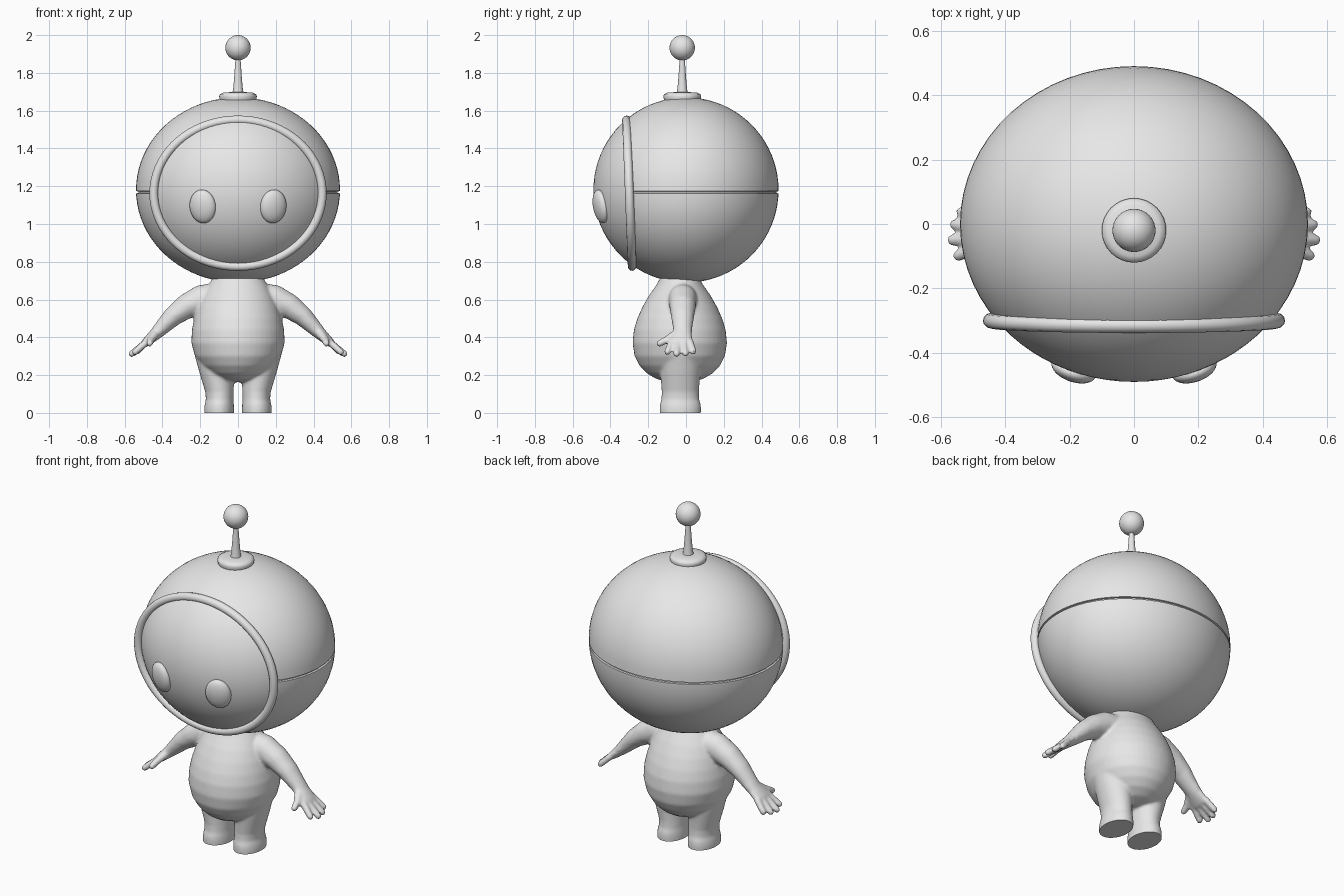
import bpy, bmesh, math
from mathutils import Vector, Matrix

if "Cube" in bpy.data.objects:
    bpy.data.objects.remove(bpy.data.objects["Cube"])

grey = bpy.data.materials.new("plain_grey")
grey.diffuse_color = (0.8, 0.8, 0.8, 1)
grey.use_nodes = True
grey.node_tree.nodes["Principled BSDF"].inputs["Base Color"].default_value = grey.diffuse_color


def finish(name, bm, angle=40):
    """Turn a bmesh into a smooth-shaded object."""
    bmesh.ops.recalc_face_normals(bm, faces=bm.faces)
    mesh = bpy.data.meshes.new(name)
    bm.to_mesh(mesh)
    bm.free()
    obj = bpy.data.objects.new(name, mesh)
    bpy.context.collection.objects.link(obj)
    mesh.materials.append(grey)
    bpy.ops.object.select_all(action='DESELECT')
    obj.select_set(True)
    bpy.context.view_layer.objects.active = obj
    bpy.ops.object.shade_smooth_by_angle(angle=math.radians(angle))
    return obj


def loft(bm, rings, segs=48):
    """Closed skin through level ellipses: (cx, cy, z, rx, ry)."""
    loops = []
    for cx, cy, z, rx, ry in rings:
        loops.append([bm.verts.new((cx + rx * math.cos(2 * math.pi * i / segs),
                                    cy + ry * math.sin(2 * math.pi * i / segs), z))
                      for i in range(segs)])
    for a, b in zip(loops, loops[1:]):
        for i in range(segs):
            j = (i + 1) % segs
            bm.faces.new((a[i], a[j], b[j], b[i]))
    bm.faces.new(loops[0][::-1])
    bm.faces.new(loops[-1])


def ball(bm, matrix, u=24, v=16):
    return bmesh.ops.create_uvsphere(bm, u_segments=u, v_segments=v, radius=1, matrix=matrix)["verts"]


def limb(bm, points):
    """Rounded tapering limb through (position, (rx, ry, rz)) points."""
    for p, q in zip(points, points[1:]):
        part = bmesh.new()
        for pos, rad in (p, q):
            ball(part, Matrix.Translation(pos) @ Matrix.Diagonal((*rad, 1)), 16, 10)
        hull = bmesh.ops.convex_hull(part, input=part.verts)
        junk = [v for v in hull["geom_interior"] if isinstance(v, bmesh.types.BMVert)]
        bmesh.ops.delete(part, geom=junk, context='VERTS')
        tmp = bpy.data.meshes.new("tmp")
        part.to_mesh(tmp)
        part.free()
        bm.from_mesh(tmp)
        bpy.data.meshes.remove(tmp)


# Head: ellipsoid cut along the tilted rim plane
HEAD = Vector((0, 0, 1.18))
RX, RY, RZ = 0.54, 0.49, 0.49
RIM = Vector((0, -0.30, 1.163))
RIM_N = Vector((0, 0.388, 0.015)).normalized()

# Helmet shell with a thin seam groove
bm = bmesh.new()
seam = math.asin((1.168 - 1.18) / RZ)
prof = [(t, 1.0) for t in [math.radians(-89.5 + 179 * i / 40) for i in range(41)] if abs(t - seam) > 0.03]
prof += [(seam - 0.012, 1.0), (seam - 0.009, 0.978), (seam + 0.009, 0.978), (seam + 0.012, 1.0)]
loft(bm, [(0, 0, HEAD.z + RZ * math.sin(t), RX * k * math.cos(t), RY * k * math.cos(t))
          for t, k in sorted(prof)], 64)
bmesh.ops.bisect_plane(bm, geom=bm.verts[:] + bm.edges[:] + bm.faces[:], plane_co=RIM,
                       plane_no=RIM_N, clear_inner=True)
finish("helmet_shell", bm)

# Face visor
bm = bmesh.new()
ball(bm, Matrix.Translation(HEAD) @ Matrix.Diagonal((RX, RY, RZ, 1)) @ Matrix.Rotation(math.pi / 2, 4, 'X'), 64, 40)
bmesh.ops.bisect_plane(bm, geom=bm.verts[:] + bm.edges[:] + bm.faces[:], plane_co=RIM,
                       plane_no=RIM_N, clear_outer=True)
visor = finish("face_visor", bm)

# Visor rim: oval tube
bm = bmesh.new()
N, M, TUBE = 72, 12, 0.023
grid = []
for i in range(N):
    t = 2 * math.pi * i / N
    c = RIM + Vector((0.446 * math.cos(t), -0.015 * math.sin(t), 0.388 * math.sin(t)))
    out = Vector((0.388 * math.cos(t), 0, 0.446 * math.sin(t))).normalized()
    grid.append([bm.verts.new(c + TUBE * (out * math.cos(a) + RIM_N * math.sin(a)))
                 for a in [2 * math.pi * k / M for k in range(M)]])
for i in range(N):
    for k in range(M):
        a, b, l = grid[i], grid[(i + 1) % N], (k + 1) % M
        bm.faces.new((a[k], b[k], b[l], a[l]))
finish("visor_rim", bm)

# Eyes: flattened ovals lying on the visor
for side, label in ((-1, "left"), (1, "right")):
    x, dz = 0.187 * side, -0.087
    y = -RY * math.sqrt(1 - (x / RX) ** 2 - (dz / RZ) ** 2)
    n = Vector((x / RX ** 2, y / RY ** 2, dz / RZ ** 2)).normalized()
    bm = bmesh.new()
    ball(bm, Matrix.Translation((x, y, HEAD.z + dz)) @ n.to_track_quat('Z', 'Y').to_matrix().to_4x4()
         @ Matrix.Diagonal((0.072, 0.09, 0.036, 1)), 32, 16)
    finish(label + "_eye", bm)

# Antenna: base, stem and ball
AY = -0.02
bm = bmesh.new()
loft(bm, [(0, AY, z, r, r) for z, r in
          ((1.64, 0.09), (1.66, 0.097), (1.675, 0.1), (1.687, 0.096), (1.695, 0.08), (1.698, 0.04))], 32)
finish("antenna_base", bm, 60)
bm = bmesh.new()
loft(bm, [(0, AY, z, r, r) for z, r in
          ((1.69, 0.03), (1.72, 0.025), (1.78, 0.02), (1.88, 0.013))], 20)
finish("antenna_stem", bm)
bm = bmesh.new()
ball(bm, Matrix.Translation((0, AY, 1.933)) @ Matrix.Scale(0.067, 4), 32, 20)
finish("antenna_ball", bm)

# Body: torso, legs, arms and hands fused into one skin
bm = bmesh.new()
loft(bm, [(0, -0.033, z, rx, ry) for z, rx, ry in
          ((0.163, 0.04, 0.06), (0.18, 0.105, 0.125), (0.21, 0.155, 0.175), (0.25, 0.195, 0.213),
           (0.30, 0.228, 0.239), (0.37, 0.247, 0.25), (0.44, 0.244, 0.243), (0.50, 0.232, 0.225),
           (0.56, 0.214, 0.198), (0.62, 0.188, 0.164), (0.68, 0.155, 0.122), (0.75, 0.11, 0.085))])
for s in (-1, 1):
    # Leg and flared foot; the sole is trimmed flat later
    loft(bm, [(s * cx, -0.03, z, rx, ry) for z, cx, rx, ry in
              ((-0.04, 0.1, 0.077, 0.106), (0.02, 0.1, 0.079, 0.110), (0.045, 0.099, 0.077, 0.108),
               (0.07, 0.097, 0.073, 0.100), (0.11, 0.098, 0.075, 0.098), (0.16, 0.105, 0.083, 0.102),
               (0.22, 0.113, 0.093, 0.108), (0.30, 0.125, 0.103, 0.11), (0.38, 0.13, 0.10, 0.10))])
    # Arm
    limb(bm, [((s * x, -0.018, z), (r, ry, r)) for x, z, r, ry in
              ((0.10, 0.61, 0.08, 0.08), (0.19, 0.60, 0.078, 0.075), (0.27, 0.565, 0.066, 0.07),
               (0.34, 0.515, 0.053, 0.062), (0.40, 0.455, 0.041, 0.052), (0.435, 0.42, 0.033, 0.05))])
    # Palm
    limb(bm, [((s * 0.435, -0.02, 0.42), (0.033, 0.05, 0.033)),
              ((s * 0.485, -0.03, 0.375), (0.024, 0.068, 0.024))])
    # Fingers and thumb
    for y0, x1, y1, z1 in ((0.022, 0.535, 0.038, 0.325), (-0.012, 0.556, -0.002, 0.315),
                           (-0.046, 0.563, -0.05, 0.313), (-0.078, 0.545, -0.098, 0.322)):
        limb(bm, [((s * 0.485, y0, 0.375), (0.019,) * 3), ((s * x1, y1, z1), (0.018,) * 3)])
    limb(bm, [((s * 0.435, -0.05, 0.42), (0.024,) * 3), ((s * 0.462, -0.105, 0.385), (0.02,) * 3),
              ((s * 0.468, -0.14, 0.368), (0.018,) * 3)])
body = finish("body", bm)
fuse = body.modifiers.new("fuse", 'REMESH')
fuse.mode = 'VOXEL'
fuse.voxel_size = 0.008
soften = body.modifiers.new("soften", 'SMOOTH')
soften.factor = 0.5
soften.iterations = 7
bpy.context.view_layer.update()
fused = bpy.data.meshes.new_from_object(body.evaluated_get(bpy.context.evaluated_depsgraph_get()))
bpy.data.objects.remove(body)

# Trim the soles flat at ground level
bm = bmesh.new()
bm.from_mesh(fused)
bpy.data.meshes.remove(fused)
bmesh.ops.bisect_plane(bm, geom=bm.verts[:] + bm.edges[:] + bm.faces[:], plane_co=(0, 0, 0),
                       plane_no=(0, 0, 1), clear_inner=True)
bmesh.ops.holes_fill(bm, edges=[e for e in bm.edges if e.is_boundary], sides=0)
finish("body", bm, 60)
